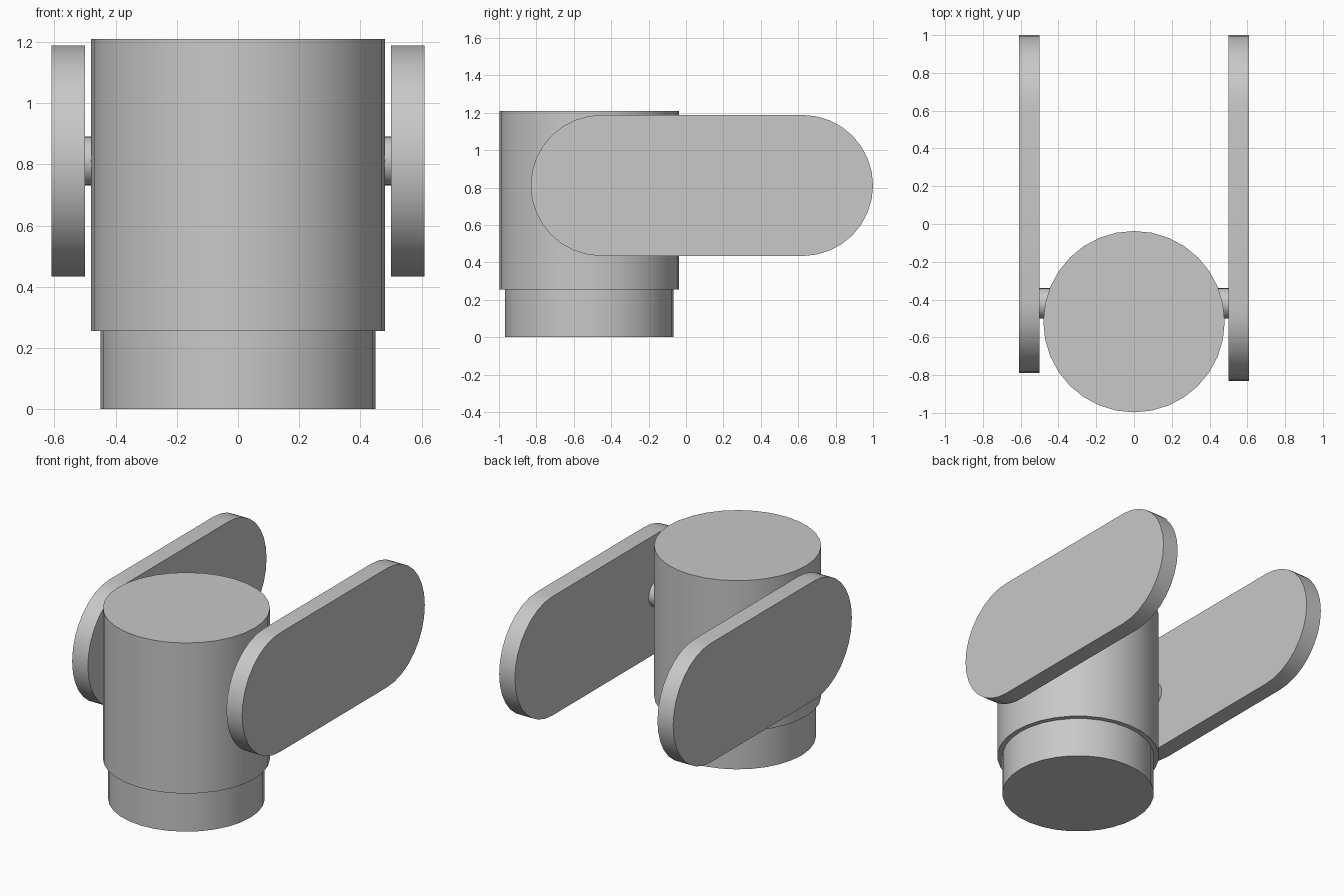
import bpy, bmesh, math
from mathutils import Matrix

cube = bpy.data.objects.get("Cube")
if cube:
    bpy.data.objects.remove(cube, do_unlink=True)

# Single grey finish
GREY = (0.58, 0.58, 0.58, 1.0)
grey = bpy.data.materials.new("plain_grey")
grey.use_nodes = True
grey.diffuse_color = GREY
grey.node_tree.nodes["Principled BSDF"].inputs["Base Color"].default_value = GREY


def finish(name, bm):
    """Turn a bmesh into a smooth-shaded object with sharp rims."""
    bmesh.ops.recalc_face_normals(bm, faces=bm.faces)
    mesh = bpy.data.meshes.new(name)
    bm.to_mesh(mesh)
    bm.free()
    mesh.materials.append(grey)
    obj = bpy.data.objects.new(name, mesh)
    bpy.context.collection.objects.link(obj)
    bpy.ops.object.select_all(action="DESELECT")
    obj.select_set(True)
    bpy.context.view_layer.objects.active = obj
    bpy.ops.object.shade_smooth_by_angle(angle=math.radians(30))


def cylinder(name, radius, depth, matrix):
    bm = bmesh.new()
    bmesh.ops.create_cone(bm, cap_ends=True, segments=32, radius1=radius,
                          radius2=radius, depth=depth, matrix=matrix)
    finish(name, bm)


def upright(name, radius, z0, z1):
    cylinder(name, radius, z1 - z0, Matrix.Translation((0, BODY_Y, (z0 + z1) / 2))
             @ Matrix.Rotation(math.pi / 2, 4, "Z"))


def paddle(name, x0, x1, y_front, y_back):
    """Round-ended slab lying in the side plane."""
    bm = bmesh.new()
    steps = 16
    verts = []
    for centre, start in ((y_back - ARM_R, -math.pi / 2), (y_front + ARM_R, math.pi / 2)):
        for i in range(steps + 1):
            a = start + math.pi * i / steps
            verts.append(bm.verts.new((x0, centre + ARM_R * math.cos(a),
                                       ARM_Z + ARM_R * math.sin(a))))
    face = bm.faces.new(verts)
    side = bmesh.ops.extrude_face_region(bm, geom=[face])["geom"]
    moved = [v for v in side if isinstance(v, bmesh.types.BMVert)]
    bmesh.ops.translate(bm, verts=moved, vec=(x1 - x0, 0, 0))
    finish(name, bm)


BODY_Y = -0.517
ARM_Z, ARM_R = 0.811, 0.377

# Body and narrower base
upright("base", 0.45, 0, 0.255)
upright("body", 0.48, 0.255, 1.21)

# Paddle arms and their pivot pins
for side, sign, front in (("left", 1, -0.83), ("right", -1, -0.79)):
    paddle(side + "_arm", sign * 0.5, sign * 0.61, front, 1.0)
    cylinder(side + "_pivot_pin", 0.08, 0.2, Matrix.Translation((sign * 0.41, -0.42, ARM_Z))
             @ Matrix.Rotation(math.pi / 2, 4, "Y"))
